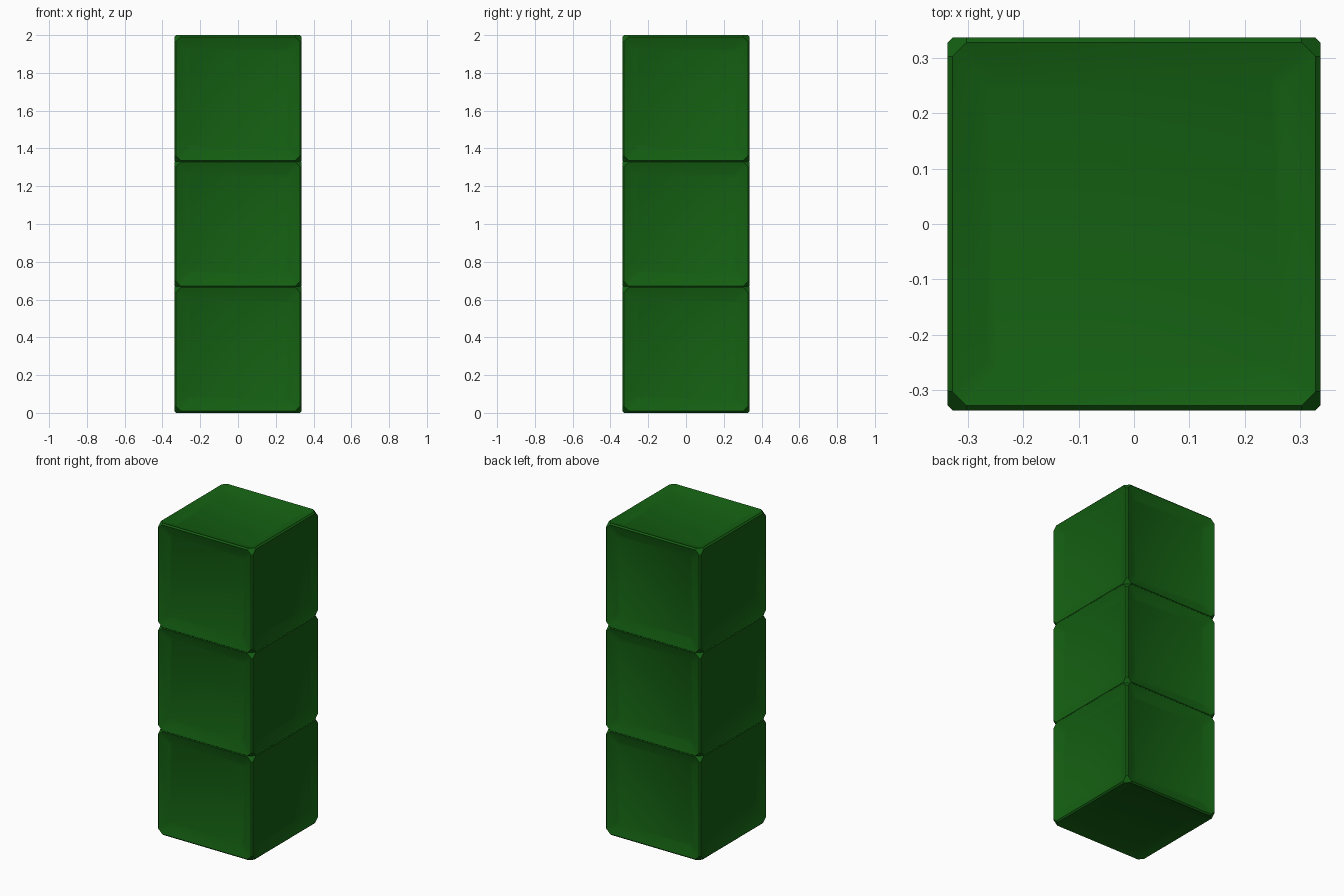
import bpy, bmesh
from itertools import permutations, product
from mathutils import Vector

if "Cube" in bpy.data.objects:
    bpy.data.objects.remove(bpy.data.objects["Cube"])

HALF, EDGE, CORNER = 0.3367, 0.328, 0.303   # face plane, edge chamfer, corner cut
PITCH = 2 / 2 - HALF                        # spacing between block centres
PANEL_SCALE, RECESS = 0.81, 0.025

mat = bpy.data.materials.new("dark_green")
mat.diffuse_color = (0.007, 0.115, 0.006, 1)
mat.use_nodes = True
mat.node_tree.nodes["Principled BSDF"].inputs["Base Color"].default_value = mat.diffuse_color


def make_block(name, z):
    bm = bmesh.new()
    # Chamfered cube with clipped corners
    for p in permutations((HALF, EDGE, CORNER)):
        for s in product((-1, 1), repeat=3):
            bm.verts.new([a * b for a, b in zip(p, s)])
    bmesh.ops.convex_hull(bm, input=bm.verts[:])
    bmesh.ops.dissolve_limit(bm, angle_limit=0.01, verts=bm.verts[:], edges=bm.edges[:])
    bmesh.ops.recalc_face_normals(bm, faces=bm.faces[:])

    # Recessed panel with a sloping frame on every side
    sides = [f for f in bm.faces if len(f.verts) == 8]
    normals = [f.normal.copy() for f in sides]
    bmesh.ops.inset_individual(bm, faces=sides, thickness=0.0)
    for f, n in zip(sides, normals):
        for v in f.verts:
            flat = v.co - n * v.co.dot(n)
            v.co = flat * PANEL_SCALE + n * (HALF - RECESS)
    bm.normal_update()

    mesh = bpy.data.meshes.new(name)
    bm.to_mesh(mesh)
    bm.free()
    mesh.materials.append(mat)
    obj = bpy.data.objects.new(name, mesh)
    obj.location = Vector((0, 0, z))
    bpy.context.collection.objects.link(obj)
    bpy.ops.object.select_all(action='DESELECT')
    obj.select_set(True)
    bpy.context.view_layer.objects.active = obj
    bpy.ops.object.shade_smooth_by_angle(angle=0.52)


# Stack of three blocks
for i, name in enumerate(("bottom_block", "middle_block", "top_block")):
    make_block(name, HALF + i * PITCH)
